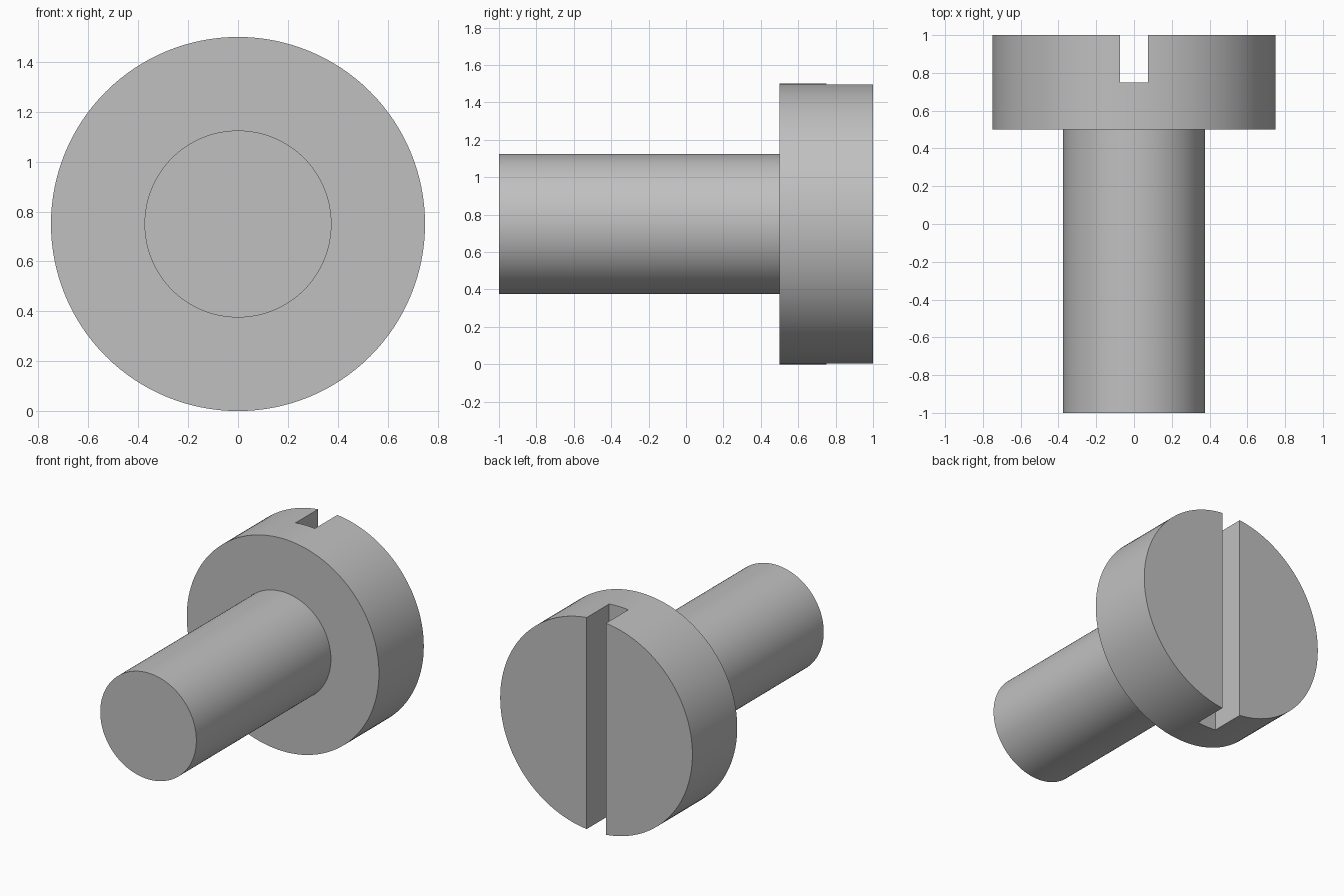
import bpy
from math import pi, radians

if "Cube" in bpy.data.objects:
    bpy.data.objects.remove(bpy.data.objects["Cube"], do_unlink=True)

HEAD_RADIUS = 0.75
SHANK_RADIUS = 0.375
SLOT_WIDTH = 0.15
SLOT_DEPTH = 0.25

# Plain grey metal
GREY = (0.53, 0.53, 0.53, 1)
metal = bpy.data.materials.new("grey_metal")
metal.use_nodes = True
metal.diffuse_color = GREY
metal.node_tree.nodes["Principled BSDF"].inputs["Base Color"].default_value = GREY


def rod(name, radius, front, back):
    """Cylinder lying along y between two depths."""
    bpy.ops.mesh.primitive_cylinder_add(
        vertices=128, radius=radius, depth=back - front,
        location=(0, (front + back) / 2, HEAD_RADIUS), rotation=(pi / 2, 0, 0))
    obj = bpy.context.object
    obj.name = name
    obj.data.materials.append(metal)
    return obj


def smooth(obj):
    bpy.ops.object.select_all(action="DESELECT")
    obj.select_set(True)
    bpy.context.view_layer.objects.active = obj
    bpy.ops.object.shade_smooth_by_angle(angle=radians(30))


# Shank
shank = rod("shank", SHANK_RADIUS, -1, 0.5)
smooth(shank)

# Head
head = rod("head", HEAD_RADIUS, 0.5, 1)

# Driver slot cut right across the head
bpy.ops.mesh.primitive_cube_add(size=1, location=(0, 1, HEAD_RADIUS))
cutter = bpy.context.object
cutter.name = "slot_cutter"
cutter.scale = (SLOT_WIDTH, 2 * SLOT_DEPTH, 2)
cutter.hide_render = True
cutter.data.materials.append(metal)

cut = head.modifiers.new("slot", "BOOLEAN")
cut.operation = "DIFFERENCE"
cut.solver = "EXACT"
cut.object = cutter
bpy.context.view_layer.objects.active = head
bpy.ops.object.modifier_apply(modifier=cut.name)
bpy.data.objects.remove(cutter, do_unlink=True)
smooth(head)
